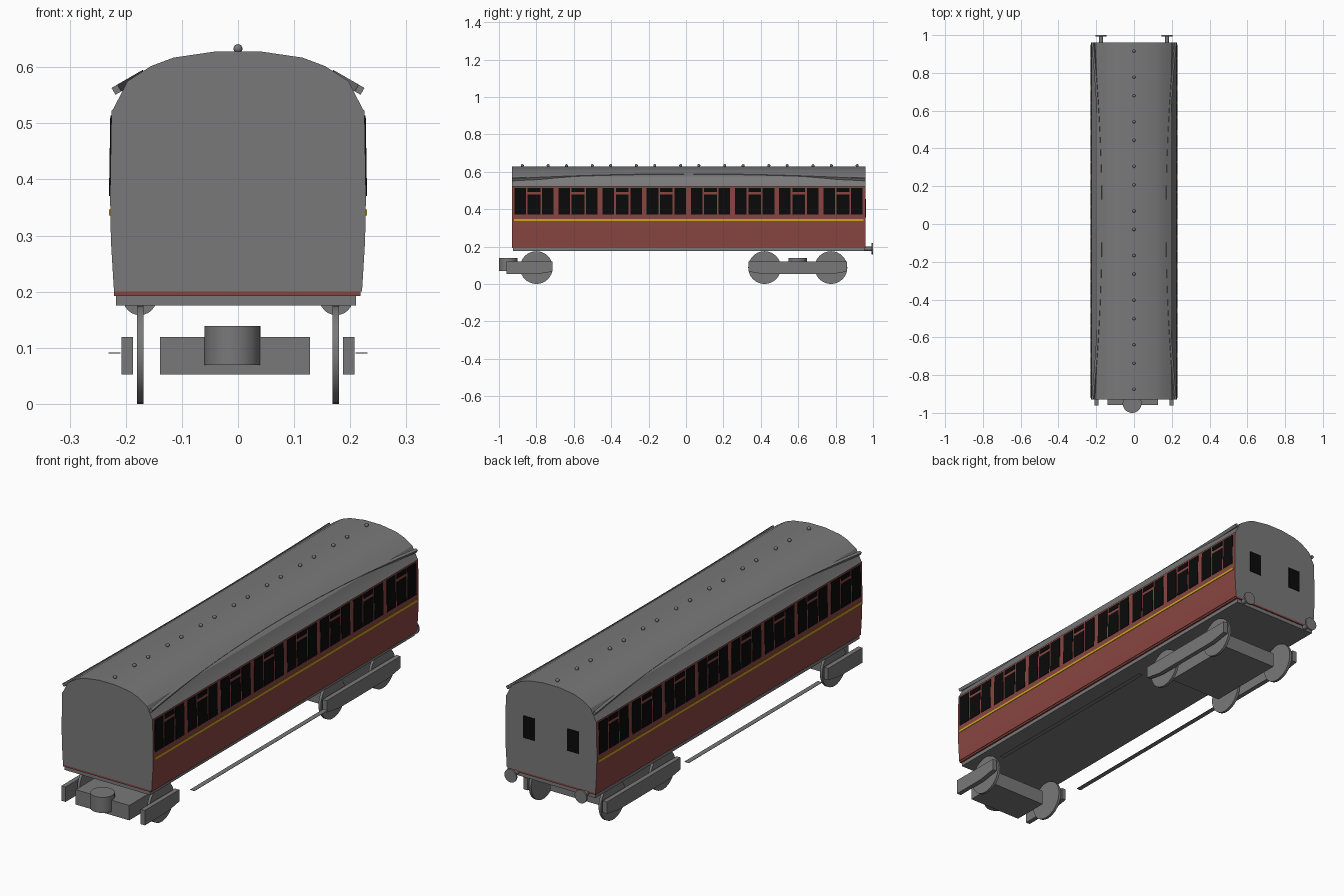
import bpy
import bmesh
from math import radians
from mathutils import Matrix, Vector

cube = bpy.data.objects.get("Cube")
if cube:
    bpy.data.objects.remove(cube, do_unlink=True)


def material(name, rgb):
    m = bpy.data.materials.new(name)
    m.use_nodes = True
    m.diffuse_color = (*rgb, 1)
    m.node_tree.nodes["Principled BSDF"].inputs["Base Color"].default_value = (*rgb, 1)
    return m


GREY = material("grey", (0.19, 0.19, 0.19))
RED = material("maroon", (0.25, 0.06, 0.052))
BLACK = material("window black", (0.003, 0.003, 0.003))
YELLOW = material("lining yellow", (0.6, 0.4, 0.01))

FRONT, BACK = -0.93, 0.96
COMPARTMENTS = [-0.813 + 0.236 * i for i in range(8)]


def finish(name, bm, mats, mirror=False, smooth=False):
    bmesh.ops.recalc_face_normals(bm, faces=bm.faces)
    mesh = bpy.data.meshes.new(name)
    bm.to_mesh(mesh)
    bm.free()
    for m in mats:
        mesh.materials.append(m)
    ob = bpy.data.objects.new(name, mesh)
    bpy.context.collection.objects.link(ob)
    if mirror:
        ob.modifiers.new("Mirror", 'MIRROR')
    if smooth:
        bpy.ops.object.select_all(action='DESELECT')
        ob.select_set(True)
        bpy.context.view_layer.objects.active = ob
        bpy.ops.object.shade_smooth_by_angle(angle=radians(30))
    return ob


def loft(bm, rings):
    """Closed solid through a list of matching point rings."""
    loops = [[bm.verts.new(p) for p in ring] for ring in rings]
    n = len(loops[0])
    for a, b in zip(loops, loops[1:]):
        for i in range(n):
            bm.faces.new((a[i], a[(i + 1) % n], b[(i + 1) % n], b[i]))
    bm.faces.new(loops[0])
    bm.faces.new(loops[-1][::-1])


def box(bm, x0, x1, y0, y1, z0, z1):
    loft(bm, [[(x0, y, z0), (x1, y, z0), (x1, y, z1), (x0, y, z1)] for y in (y0, y1)])


def cylinder(bm, centre, radius, depth, axis, sides=32):
    rot = Vector((0, 0, 1)).rotation_difference(Vector(axis)).to_matrix().to_4x4()
    bmesh.ops.create_cone(bm, cap_ends=True, segments=sides, radius1=radius, radius2=radius,
                          depth=depth, matrix=Matrix.Translation(centre) @ rot)


def side_x(z):
    """Half width of the upper body side, which leans in above the waist."""
    return 0.228 - (z - 0.37) / 0.15 * 0.0025


def side_plate(bm, y0, y1, z0, z1, lift=0.002):
    loft(bm, [[(side_x(z0) - 0.002, y, z0), (side_x(z0) + lift, y, z0),
               (side_x(z1) + lift, y, z1), (side_x(z1) - 0.002, y, z1)] for y in (y0, y1)])


# Body shell with curved sides and an arched roof
half = [(0.221, 0.2), (0.2265, 0.29), (0.228, 0.37), (0.2255, 0.522), (0.222, 0.526),
        (0.197, 0.575), (0.155, 0.602), (0.115, 0.617), (0.04, 0.628)]
profile = half + [(-x, z) for x, z in reversed(half)]
bm = bmesh.new()
loft(bm, [[(x, y, z) for x, z in profile] for y in (FRONT, BACK)])
for f in bm.faces:
    f.normal_update()
    is_end = abs(f.normal.y) > 0.9
    f.material_index = int(not is_end and f.calc_center_median().z < 0.524)
finish("body_shell", bm, [GREY, RED], smooth=True)

# Skirt and underframe
bm = bmesh.new()
box(bm, -0.221, 0.218, FRONT, BACK, 0.192, 0.2)
finish("body_skirt", bm, [RED])
bm = bmesh.new()
box(bm, -0.217, 0.21, FRONT + 0.005, BACK - 0.005, 0.175, 0.193)
finish("underframe", bm, [GREY])

# Compartment windows: a divided door light between two plain windows
bm = bmesh.new()
for c in COMPARTMENTS:
    for off in (-0.074, 0.074):
        side_plate(bm, c + off - 0.031, c + off + 0.031, 0.37, 0.514)
    side_plate(bm, c - 0.034, c + 0.034, 0.37, 0.478)
    side_plate(bm, c - 0.034, c + 0.034, 0.492, 0.514)
finish("side_windows", bm, [BLACK], mirror=True)

# Waist lining
bm = bmesh.new()
box(bm, 0.225, 0.2295, FRONT + 0.01, BACK - 0.01, 0.336, 0.346)
finish("waist_lining", bm, [YELLOW], mirror=True)

# Back end windows
bm = bmesh.new()
box(bm, 0.08, 0.14, BACK - 0.002, BACK + 0.002, 0.355, 0.455)
finish("end_windows", bm, [BLACK], mirror=True)

# Arched rain strips on the roof
bm = bmesh.new()
across, down = Vector((0.87, 0, -0.5)) * 0.012, Vector((-0.5, 0, -0.87)) * 0.014
rings = []
for i in range(25):
    t = i / 12 - 1
    p = Vector((0.17 + 0.045 * t * t, 0.015 + 0.945 * t, 0.595 - 0.026 * t * t))
    rings.append([p, p + across, p + across + down, p + down])
loft(bm, rings)
finish("rain_strips", bm, [GREY], mirror=True, smooth=True)

# Roof vents
bm = bmesh.new()
for c in COMPARTMENTS:
    for off in (-0.062, 0.076):
        bmesh.ops.create_uvsphere(bm, u_segments=12, v_segments=8, radius=0.008,
                                  matrix=Matrix.Translation((0, c + off, 0.633)))
finish("roof_vents", bm, [GREY], smooth=True)

# Buffers on the back end
bm = bmesh.new()
cylinder(bm, (0.175, 0.975, 0.188), 0.011, 0.045, (0, 1, 0), 16)
cylinder(bm, (0.175, 0.9965, 0.188), 0.03, 0.007, (0, 1, 0), 24)
finish("buffers", bm, [GREY], mirror=True, smooth=True)

# Footboards between the bogies
bm = bmesh.new()
box(bm, 0.209, 0.231, -0.64, 0.31, 0.09, 0.0915)
finish("footboards", bm, [GREY], mirror=True)


def bogie(name, wheels, block, frame, pivot):
    bm = bmesh.new()
    for y in wheels:
        cylinder(bm, (0.174, y, 0.0875), 0.0875, 0.012, (1, 0, 0))
    finish(name + "_wheels", bm, [GREY], mirror=True, smooth=True)
    bm = bmesh.new()
    loft(bm, [[(x, y, z) for y, z in frame] for x in (0.187, 0.208)])
    finish(name + "_side_frames", bm, [GREY], mirror=True)
    bm = bmesh.new()
    box(bm, -0.139, 0.128, *block, 0.052, 0.119)
    finish(name + "_block", bm, [GREY])
    bm = bmesh.new()
    cylinder(bm, (-0.01, pivot, 0.104), 0.05, 0.07, (0, 0, 1))
    finish(name + "_pivot", bm, [GREY], smooth=True)


# Full bogie at the back, shared half bogie at the front
bogie("back_bogie", (0.42, 0.775), (0.41, 0.785),
      [(0.335, 0.119), (0.335, 0.066), (0.42, 0.052), (0.775, 0.052), (0.86, 0.066), (0.86, 0.119)],
      0.597)
bogie("front_bogie", (-0.8,), (-0.957, -0.79),
      [(-0.96, 0.119), (-0.96, 0.052), (-0.8, 0.052), (-0.715, 0.066), (-0.715, 0.119)],
      -0.95)
